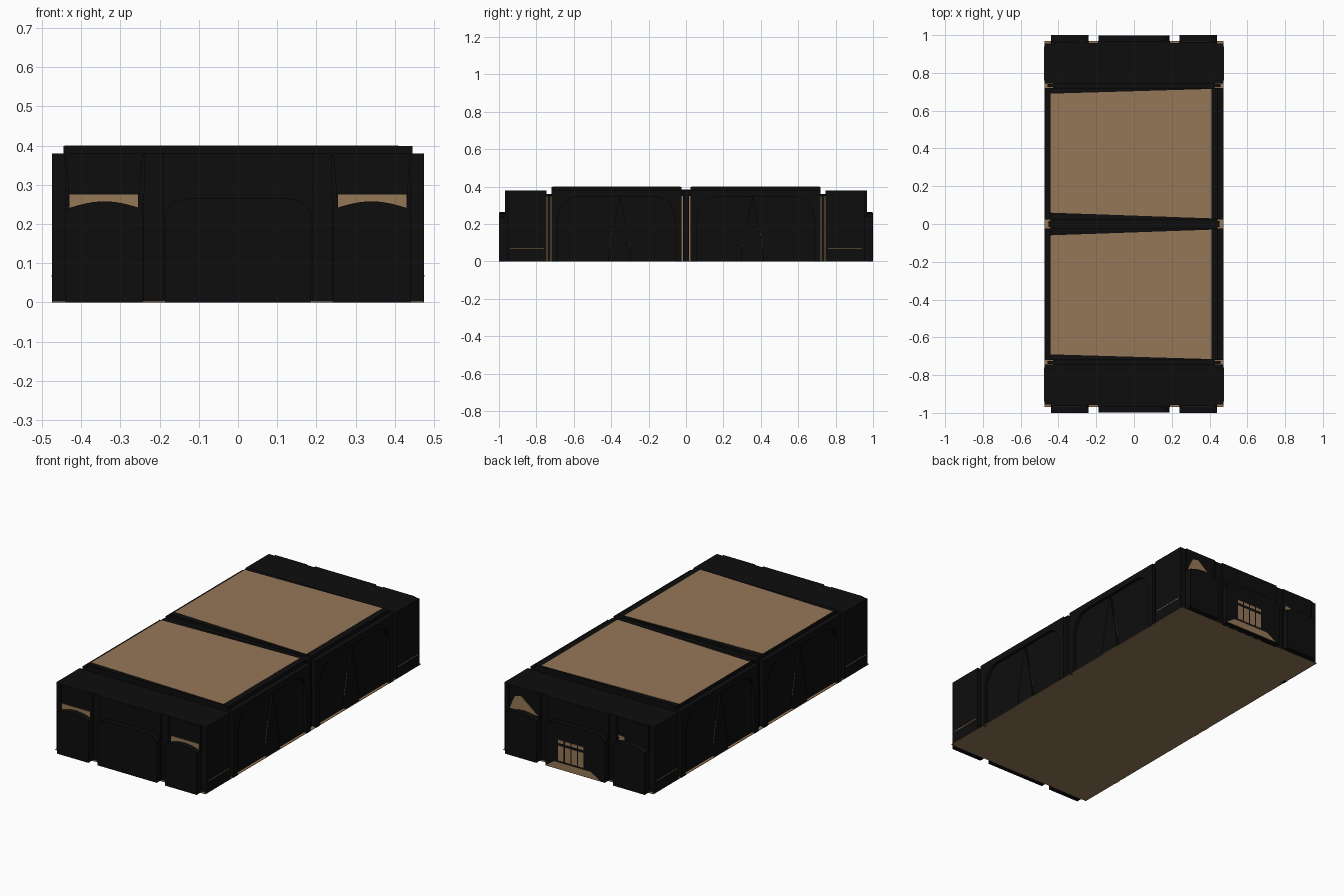
import bpy, bmesh, math

if "Cube" in bpy.data.objects:
    bpy.data.objects.remove(bpy.data.objects["Cube"])


def material(name, rgb):
    m = bpy.data.materials.new(name)
    m.diffuse_color = (*rgb, 1)
    m.use_nodes = True
    m.node_tree.nodes["Principled BSDF"].inputs["Base Color"].default_value = m.diffuse_color
    return m


BLACK = material("black", (0.004, 0.004, 0.004))
TAN = material("tan", (0.30, 0.185, 0.095))


def prism(name, pts, axis, a, b, mat):
    """Extrude a 2D outline from a to b along the axis."""
    put = {"x": lambda p, d: (d, p[0], p[1]),
           "y": lambda p, d: (p[0], d, p[1]),
           "z": lambda p, d: (p[0], p[1], d)}[axis]
    bm = bmesh.new()
    lo = [bm.verts.new(put(p, a)) for p in pts]
    hi = [bm.verts.new(put(p, b)) for p in pts]
    bm.faces.new(lo)
    bm.faces.new(hi)
    n = len(pts)
    for i in range(n):
        j = (i + 1) % n
        bm.faces.new((lo[i], lo[j], hi[j], hi[i]))
    bmesh.ops.recalc_face_normals(bm, faces=bm.faces)
    me = bpy.data.meshes.new(name)
    bm.to_mesh(me)
    bm.free()
    me.materials.append(mat)
    ob = bpy.data.objects.new(name, me)
    bpy.context.collection.objects.link(ob)
    return ob


def box(name, x0, x1, y0, y1, z0, z1, mat=BLACK):
    return prism(name, [(x0, y0), (x1, y0), (x1, y1), (x0, y1)], "z", z0, z1, mat)


def arch(u0, u1, z0, z1, ru, rz, n=6):
    """Doorway outline with elliptical shoulders, from bottom left over to bottom right."""
    pts = [(u0, z0)]
    for i in range(n + 1):
        t = math.pi / 2 * i / n
        pts.append((u0 + ru - ru * math.cos(t), z1 - rz + rz * math.sin(t)))
    for i in range(n + 1):
        t = math.pi / 2 * (1 - i / n)
        pts.append((u1 - ru + ru * math.cos(t), z1 - rz + rz * math.sin(t)))
    return pts + [(u1, z0)]


def bow(u0, u1, z0, z1, rise, n=8):
    """Rectangle whose top edge bulges upward."""
    top = [(u0 + (u1 - u0) * i / n, z1 + rise * math.sin(math.pi * i / n)) for i in range(n + 1)]
    return [(u0, z0)] + top + [(u1, z0)]


def span(a, b, s):
    """Mirrored interval, kept in order."""
    return sorted((a * s, b * s))


# Floor and inner core
box("floor", -0.473, 0.473, -0.968, 0.968, 0, 0.003, TAN)
box("inner_core", -0.443, 0.443, -0.953, 0.953, 0.003, 0.35, TAN)

# Centre roof strip
box("centre_roof_strip", -0.443, 0.443, -0.03, 0.03, 0.35, 0.385)

for sy in (-1, 1):
    # Middle hall roofs with tan tapered panels
    box("hall_roof", -0.445, 0.445, *span(0.025, 0.72, sy), 0.35, 0.399)
    panel = [(-0.443, 0.06 * sy), (0.41, 0.03 * sy), (0.41, 0.715 * sy), (-0.443, 0.69 * sy)]
    prism("roof_panel", panel, "z", 0.398, 0.4, TAN)
    # Seam cap and end block roof
    box("seam_cap", -0.43, 0.43, *span(0.715, 0.75, sy), 0.345, 0.36)
    box("end_roof", -0.475, 0.475, *span(0.745, 0.955, sy), 0.34, 0.38)

    for sx in (-1, 1):
        # Side hall wall with a large arched frame
        box("hall_wall", *span(0.41, 0.458, sx), *span(0.025, 0.72, sy), 0.003, 0.38)
        opening = arch(0.06, 0.685, 0.0, 0.345, 0.10, 0.12)
        outline = [(0.025, 0), (0.025, 0.38)] + [(0.72, 0.38), (0.72, 0)] + opening[::-1]
        prism("hall_arch_frame", [(y * sy, z) for y, z in outline], "x", 0.457 * sx, 0.475 * sx, BLACK)
        # Tapered pilaster in the arch, with thin tan edges behind it
        tri = [(0.298, 0.075), (0.412, 0.075), (0.355, 0.342)]
        prism("pilaster_edge", [(y * sy, z) for y, z in tri], "x", 0.457 * sx, 0.460 * sx, TAN)
        tri = [(0.295, 0.003), (0.415, 0.003), (0.4107, 0.075), (0.357, 0.339), (0.353, 0.339), (0.2993, 0.075)]
        prism("pilaster", [(y * sy, z) for y, z in tri], "x", 0.457 * sx, 0.470 * sx, BLACK)
        # End block side wall and plinth line
        box("end_side_wall", *span(0.40, 0.475, sx), *span(0.745, 0.955, sy), 0.003, 0.34)
        box("plinth_line", *span(0.474, 0.4755, sx), *span(0.76, 0.94, sy), 0.066, 0.070, TAN)
        # Post in the seam between hall and end block
        box("seam_post", *span(0.43, 0.458, sx), *span(0.724, 0.741, sy), 0.003, 0.355)

    # End wall and the projecting bays
    box("end_wall", -0.44, 0.44, *span(0.94, 0.957, sy), 0.003, 0.38)
    centre_wall = [(-0.19, 0.003), (-0.19, 0.38), (0.19, 0.38), (0.19, 0.003)]
    prism("portal_wall", centre_wall, "y", 0.95 * sy, 0.968 * sy, BLACK)
    prism("portal_arch", arch(-0.187, 0.187, 0, 0.265, 0.06, 0.05), "y", 0.96 * sy, 0.997 * sy, BLACK)
    for sx in (-1, 1):
        # Wing wall, tapered frame around it, bowed bay below
        box("wing_wall", *span(0.24, 0.44, sx), *span(0.95, 0.964, sy), 0.003, 0.38)
        for x0, x1, top0, top1 in ((0.24, 0.255, 0.237, 0.245), (0.43, 0.44, 0.437, 0.443)):
            side = [(x0, 0.25), (x1, 0.25), (top1, 0.375), (top0, 0.375)]
            prism("wing_frame", [(x * sx, z) for x, z in side], "y", 0.96 * sy, 0.968 * sy, BLACK)
        bay = [(x * sx, z) for x, z in bow(0.242, 0.44, 0, 0.238, 0.02)]
        prism("wing_bay", bay, "y", 0.96 * sy, 1.0 * sy, BLACK)
        if sy < 0:
            box("wing_window", *span(0.255, 0.43, sx), -0.967, -0.96, 0.235, 0.275, TAN)

# Centre piers between the halls
for sx in (-1, 1):
    box("centre_pier", *span(0.43, 0.453, sx), -0.016, 0.016, 0.003, 0.38)

# Back gable windows
prism("back_gable_window", [(0.255, 0.25), (0.435, 0.25), (0.40, 0.325), (0.36, 0.335)],
      "y", 0.96, 0.967, TAN)
prism("small_back_window", [(-0.29, 0.258), (-0.25, 0.25), (-0.25, 0.28), (-0.29, 0.275)],
      "y", 0.96, 0.967, TAN)

# Back doorway panes and sloping step
for i in range(4):
    x = 0.105 - 0.042 * i
    box("door_pane", x - 0.034, x, 0.994, 0.999, 0.05, 0.135, TAN)
    box("door_transom", x - 0.034, x, 0.994, 0.999, 0.15, 0.168, TAN)
prism("door_step", [(-0.16, 0.003), (0.185, 0.003), (0.13, 0.04), (-0.10, 0.04)],
      "y", 0.994, 0.999, TAN)
